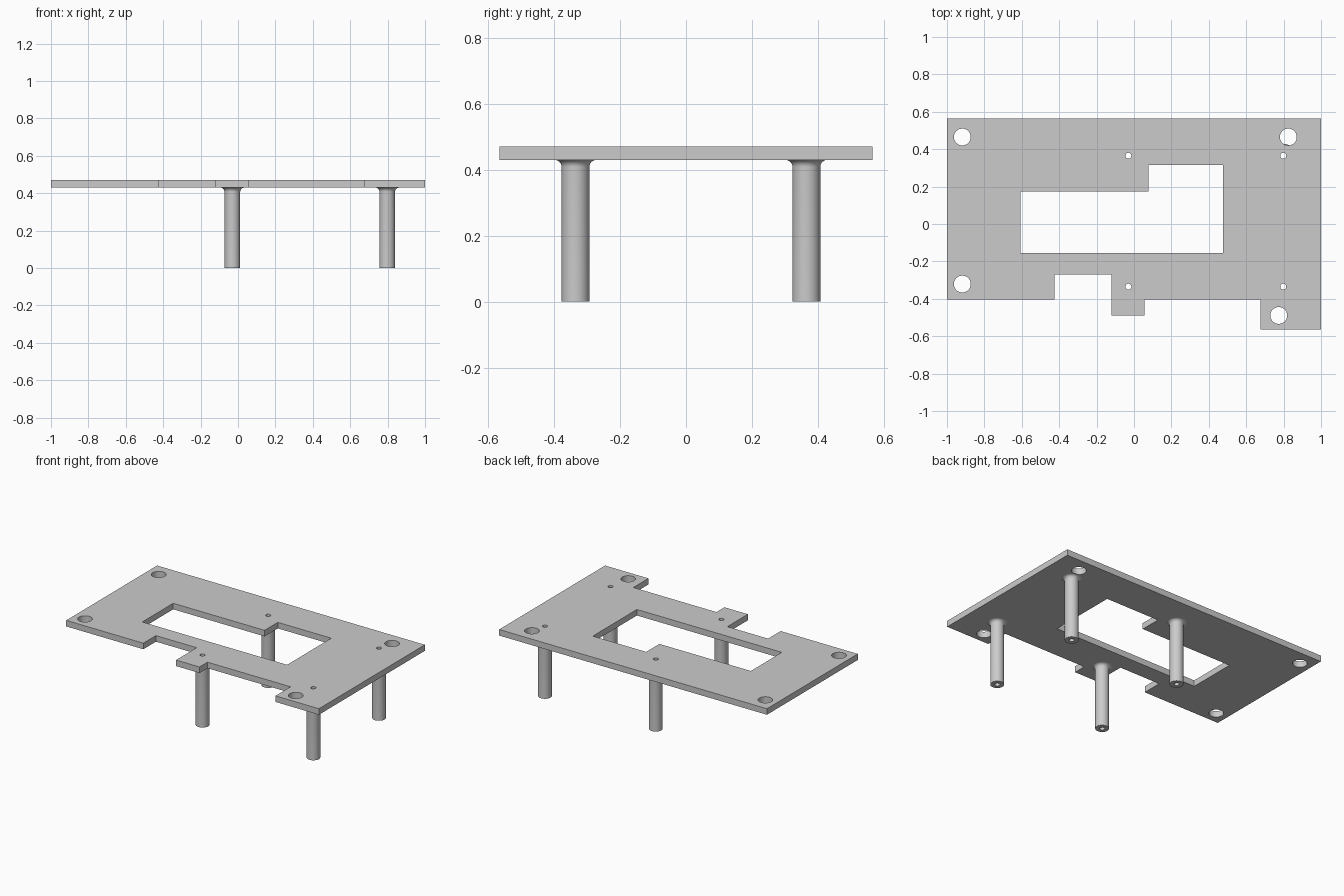
import bpy, bmesh
from math import cos, sin, pi

cube = bpy.data.objects.get("Cube")
if cube:
    bpy.data.objects.remove(cube)

PLATE_BOTTOM, PLATE_TOP = 0.43, 0.471
POST_R, BORE_R, FILLET = 0.042, 0.016, 0.022
POSTS = [(x, y) for x in (-0.03, 0.798) for y in (-0.335, 0.365)]
MOUNTS = [(-0.918, 0.465), (0.825, 0.465), (-0.918, -0.321), (0.774, -0.489)]

grey = bpy.data.materials.new("plain grey")
grey.use_nodes = True
grey.diffuse_color = (0.6, 0.6, 0.6, 1)
grey.node_tree.nodes["Principled BSDF"].inputs["Base Color"].default_value = (0.6, 0.6, 0.6, 1)


def add_object(name, bm):
    bmesh.ops.remove_doubles(bm, verts=bm.verts, dist=1e-5)
    bmesh.ops.recalc_face_normals(bm, faces=bm.faces)
    mesh = bpy.data.meshes.new(name)
    bm.to_mesh(mesh)
    bm.free()
    mesh.materials.append(grey)
    obj = bpy.data.objects.new(name, mesh)
    bpy.context.collection.objects.link(obj)
    bpy.ops.object.select_all(action='DESELECT')
    obj.select_set(True)
    bpy.context.view_layer.objects.active = obj
    bpy.ops.object.shade_smooth_by_angle(angle=pi / 6)
    return obj


def circle(cx, cy, r, n=40):
    return [(cx + r * cos(2 * pi * i / n), cy + r * sin(2 * pi * i / n)) for i in range(n)]


# Plate: outline with a stepped window, mounting holes and post bores
outline = [(-1, 0.565), (-1, -0.404), (-0.424, -0.404), (-0.424, -0.27),
           (-0.12, -0.27), (-0.12, -0.489), (0.055, -0.489), (0.055, -0.404),
           (0.676, -0.404), (0.676, -0.565), (1, -0.565), (1, 0.565)]
window = [(-0.606, 0.174), (0.077, 0.174), (0.077, 0.315),
          (0.476, 0.315), (0.476, -0.156), (-0.606, -0.156)]
loops = [outline, window]
loops += [circle(x, y, 0.045) for x, y in MOUNTS]
loops += [circle(x, y, BORE_R) for x, y in POSTS]

curve = bpy.data.curves.new("plate_profile", 'CURVE')
curve.dimensions = '2D'
curve.fill_mode = 'BOTH'
curve.extrude = (PLATE_TOP - PLATE_BOTTOM) / 2
for loop in loops:
    spline = curve.splines.new('POLY')
    spline.points.add(len(loop) - 1)
    for point, (x, y) in zip(spline.points, loop):
        point.co = (x, y, 0, 1)
    spline.use_cyclic_u = True
profile = bpy.data.objects.new("plate_profile", curve)
bpy.context.collection.objects.link(profile)
bpy.context.view_layer.update()
filled = profile.evaluated_get(bpy.context.evaluated_depsgraph_get())
bm = bmesh.new()
bm.from_mesh(filled.to_mesh())
filled.to_mesh_clear()
bpy.data.objects.remove(profile)
bmesh.ops.translate(bm, verts=bm.verts, vec=(0, 0, (PLATE_TOP + PLATE_BOTTOM) / 2))
add_object("plate", bm)

# Hollow posts: lathed wall that flares into the plate
wall = [(BORE_R, PLATE_BOTTOM), (BORE_R, 0), (POST_R, 0)]
for i in range(9):
    a = pi / 2 * i / 8
    wall.append((POST_R + FILLET * (1 - cos(a)), PLATE_BOTTOM - FILLET * (1 - sin(a))))
for i, (px, py) in enumerate(POSTS):
    bm = bmesh.new()
    verts = [bm.verts.new((r, 0, z)) for r, z in wall]
    edges = [bm.edges.new(pair) for pair in zip(verts, verts[1:])]
    bmesh.ops.spin(bm, geom=verts + edges, cent=(0, 0, 0), axis=(0, 0, 1),
                   angle=2 * pi, steps=40)
    bmesh.ops.translate(bm, verts=bm.verts, vec=(px, py, 0))
    side = "right" if px < 0 else "left"
    end = "front" if py < 0 else "back"
    add_object(f"{end}_{side}_post", bm)
